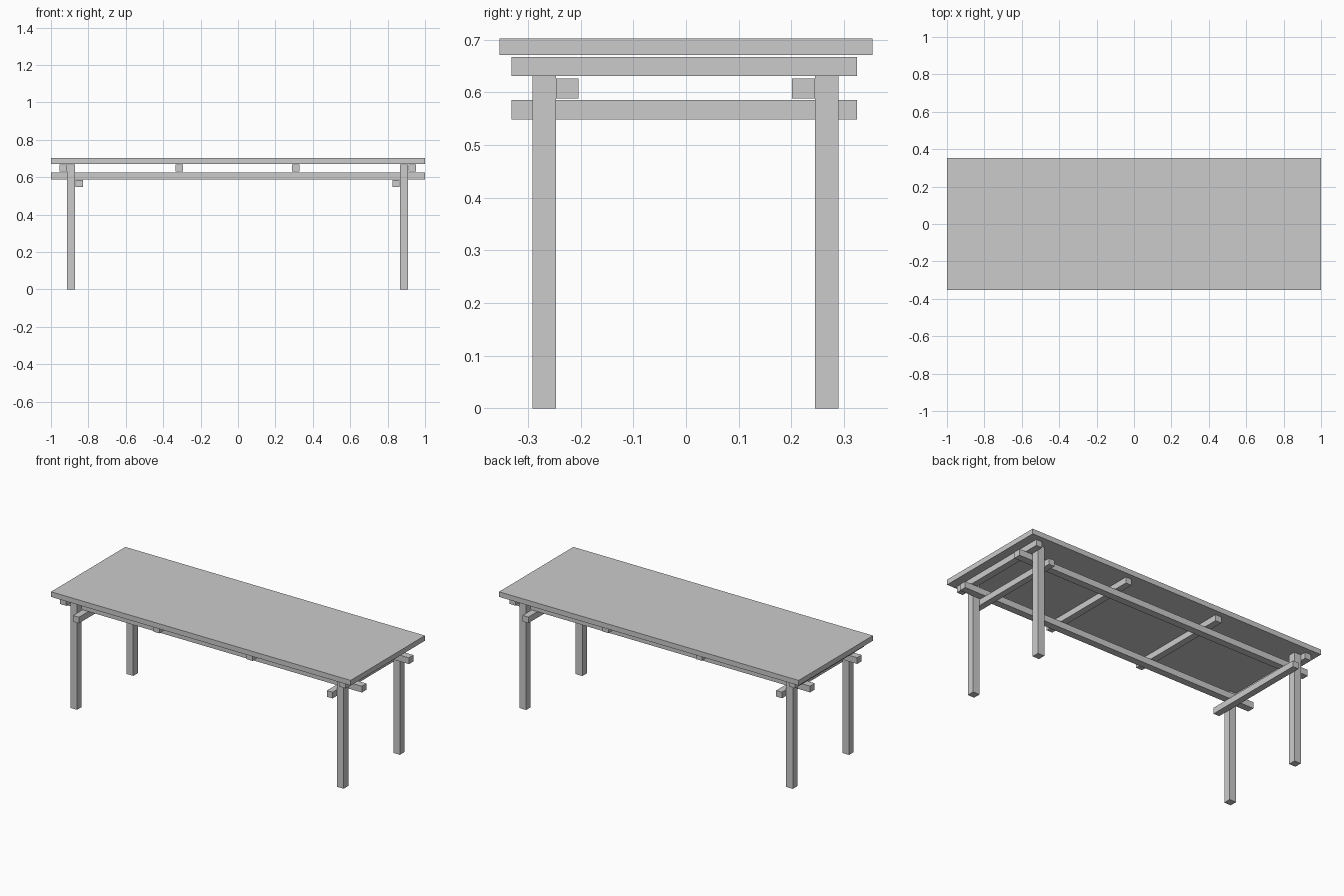
import bpy

if "Cube" in bpy.data.objects:
    bpy.data.objects.remove(bpy.data.objects["Cube"])


def box(name, x, y, z):
    """Box from (min, max) ranges on each axis."""
    bpy.ops.mesh.primitive_cube_add(
        size=1, location=[(a + b) / 2 for a, b in (x, y, z)])
    ob = bpy.context.object
    ob.name = name
    ob.scale = [b - a for a, b in (x, y, z)]
    bpy.ops.object.transform_apply(location=False, rotation=False, scale=True)
    return ob


LEG_X = {"left": (-0.915, -0.871), "right": (0.865, 0.909)}
LEG_Y = {"front": (-0.291, -0.247), "back": (0.245, 0.289)}
RAIL_Y = {"front": (-0.247, -0.204), "back": (0.201, 0.245)}
BAR_Y = (-0.331, 0.325)

# Table top
box("table_top", (-1, 1), (-0.354, 0.354), (0.671, 0.702))

# Legs
for side, x in LEG_X.items():
    for end, y in LEG_Y.items():
        box(f"{end}_{side}_leg", x, y, (0, 0.667))

# Long rails on the inside of the legs
for end, y in RAIL_Y.items():
    box(f"{end}_long_rail", (-1, 1), y, (0.588, 0.626))

# Upper cross bars carrying the top
for i, x in enumerate((-0.935, -0.313, 0.309, 0.931)):
    box(f"upper_cross_bar_{i + 1}", (x - 0.02, x + 0.02), BAR_Y, (0.631, 0.667))

# Lower cross bars under the rails, against the inner leg faces
for side, x in (("left", (-0.869, -0.830)), ("right", (0.825, 0.863))):
    box(f"{side}_lower_cross_bar", x, BAR_Y, (0.548, 0.585))
